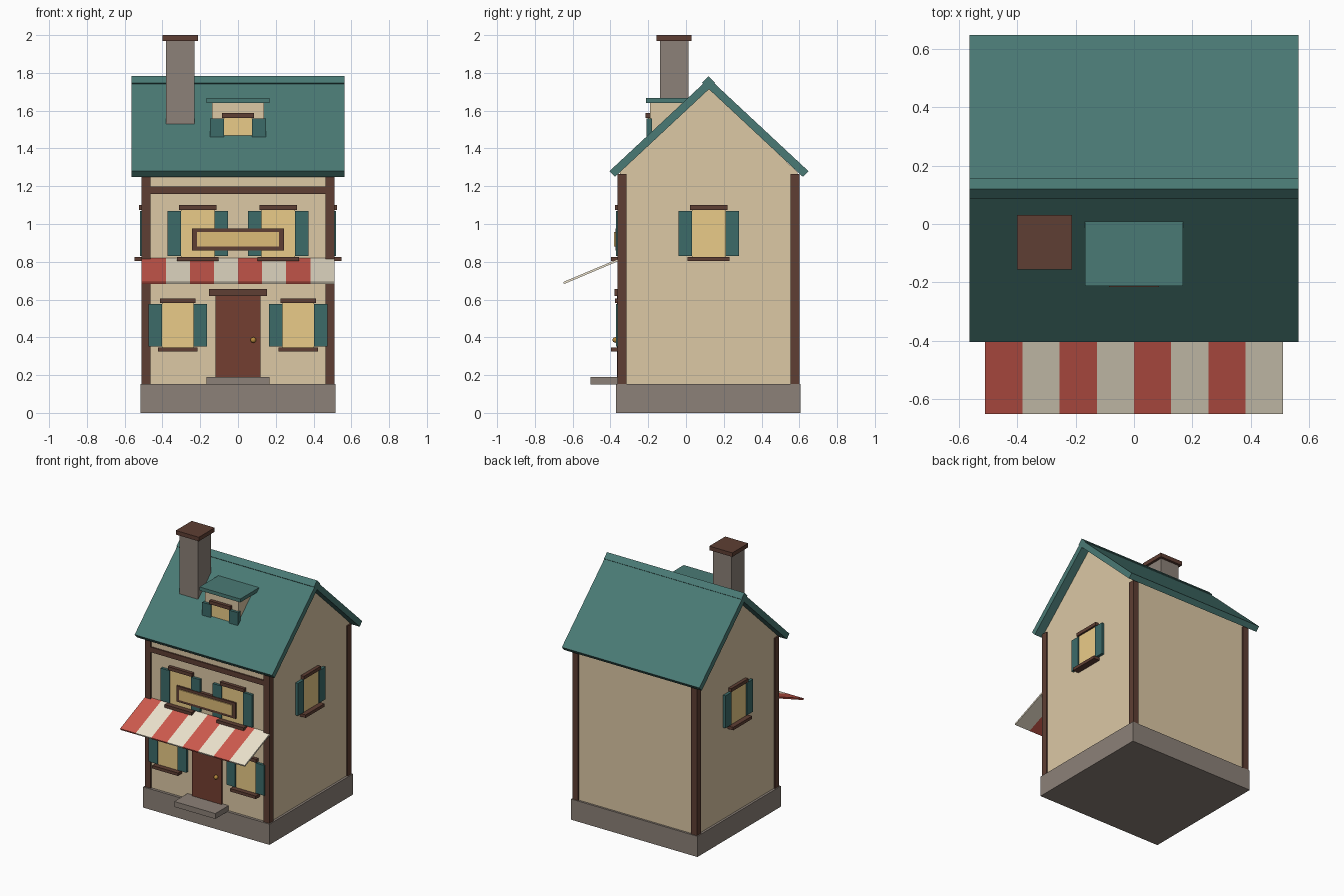
import bpy, bmesh, math
from mathutils import Matrix, Vector

if "Cube" in bpy.data.objects:
    bpy.data.objects.remove(bpy.data.objects["Cube"])


def material(name, hex_code):
    def lin(c):
        return c / 12.92 if c <= 0.04045 else ((c + 0.055) / 1.055) ** 2.4
    m = bpy.data.materials.new(name)
    m.diffuse_color = [lin(int(hex_code[i:i + 2], 16) / 255) for i in (0, 2, 4)] + [1]
    m.use_nodes = True
    m.node_tree.nodes["Principled BSDF"].inputs["Base Color"].default_value = m.diffuse_color
    return m


PLASTER = material("plaster", "DCC8A5")
STONE = material("stone", "8C8178")
TIMBER = material("timber", "5E3E33")
TEAL = material("roof_teal", "4A7A75")
SHUTTER = material("shutter_teal", "3C6B69")
GLASS = material("warm_glass", "EACB88")
DOOR = material("door_wood", "743E31")
RED = material("awning_red", "CF5B4E")
CREAM = material("awning_cream", "EDE3CD")
GOLD = material("sign_gold", "DDBC78")
BRASS = material("brass", "B98A3C")
CY = 0.12      # centre line of the house in y


def finish(name, bm, mat, matrix=Matrix()):
    bmesh.ops.recalc_face_normals(bm, faces=bm.faces)
    me = bpy.data.meshes.new(name)
    bm.to_mesh(me)
    bm.free()
    me.materials.append(mat)
    ob = bpy.data.objects.new(name, me)
    ob.matrix_world = matrix
    bpy.context.collection.objects.link(ob)
    return ob


def box(name, x, y, z, mat, matrix=Matrix()):
    """Box from (min, max) ranges."""
    bm = bmesh.new()
    size = Matrix.Diagonal((x[1] - x[0], y[1] - y[0], z[1] - z[0], 1))
    mid = Matrix.Translation((sum(x) / 2, sum(y) / 2, sum(z) / 2))
    bmesh.ops.create_cube(bm, size=1, matrix=mid @ size)
    return finish(name, bm, mat, matrix)


def prism(name, profile, x, mat):
    """Extrude a (y, z) profile along x."""
    bm = bmesh.new()
    f = bm.faces.new([bm.verts.new((x[0], p[0], p[1])) for p in profile])
    ext = bmesh.ops.extrude_face_region(bm, geom=[f])
    verts = [v for v in ext["geom"] if isinstance(v, bmesh.types.BMVert)]
    bmesh.ops.translate(bm, verts=verts, vec=(x[1] - x[0], 0, 0))
    return finish(name, bm, mat)


def window(name, origin, turn, w, h, sw=0.072, sill=True):
    """Window centred on a wall point, facing local -y, turned about z."""
    m = Matrix.Translation(origin) @ Matrix.Rotation(math.radians(turn), 4, 'Z')
    a, b = w / 2, h / 2
    box(name + "_glass", (-a, a), (-0.012, 0.01), (-b, b), GLASS, m)
    for s, side in ((-1, "left"), (1, "right")):
        xs = sorted((s * a, s * (a + sw)))
        box(f"{name}_{side}_shutter", xs, (-0.02, 0.01), (-b + .005, b - .005), SHUTTER, m)
    box(name + "_lintel", (-a - .01, a + .01), (-0.025, 0.01), (b, b + .025), TIMBER, m)
    if sill:
        box(name + "_sill", (-a - .022, a + .022), (-0.048, 0.01), (-b - .022, -b), TIMBER, m)


# Plinth and walls with gables
box("plinth", (-0.517, 0.517), (-0.37, 0.605), (0, 0.153), STONE)
prism("walls", [(-0.35, 0.14), (0.59, 0.14), (0.59, 1.275), (CY, 1.72), (-0.35, 1.275)],
      (-0.5, 0.5), PLASTER)

# Corner posts and front beam
for sx, nx in ((-1, "left"), (1, "right")):
    for ys, ny in (((-0.362, -0.315), "front"), ((0.553, 0.6), "back")):
        box(f"{ny}_{nx}_post", sorted((sx * 0.463, sx * 0.51)), ys, (0.15, 1.265), TIMBER)
box("front_beam", (-0.47, 0.47), (-0.36, -0.33), (1.16, 1.198), TIMBER)

# Roof slabs, mirrored about the ridge, and ridge cap
ang, t = math.radians(43), 0.042
eave = Vector((-0.405, 1.28))
peak = Vector((CY, eave.y + (CY - eave.x) * math.tan(ang)))
low = eave + Vector((math.sin(ang), -math.cos(ang))) * t
under = Vector((CY, peak.y - t / math.cos(ang)))
slab = [eave, peak, under, low]
prism("front_roof", slab, (-0.563, 0.563), TEAL)
prism("back_roof", [(2 * CY - p.x + 0.003, p.y) for p in slab], (-0.563, 0.563), TEAL)
r, rz = 0.035, peak.y - 0.022
prism("ridge_cap", [(CY - r, rz), (CY, rz + r), (CY + r, rz), (CY, rz - r)],
      (-0.563, 0.563), TEAL)

# Chimney
box("chimney", (-0.382, -0.23), (-0.138, 0.012), (1.42, 1.972), STONE)
box("chimney_cap", (-0.4, -0.212), (-0.156, 0.03), (1.97, 2.0), TIMBER)

# Dormer
box("dormer", (-0.137, 0.137), (-0.19, 0.06), (1.42, 1.645), PLASTER)
box("dormer_roof", (-0.167, 0.167), (-0.212, 0.012), (1.64, 1.666), TEAL)
window("dormer_window", (0, -0.19, 1.49), 0, 0.15, 0.145, sill=False)

# Windows
for s, n in ((-1, "left"), (1, "right")):
    window(f"upper_{n}_window", (s * 0.213, -0.35, 0.95), 0, 0.178, 0.25)
    window(f"lower_{n}_window", (s * 0.319, -0.35, 0.464), 0, 0.166, 0.234)
    window(f"{n}_side_window", (s * 0.5, CY, 0.95), s * 90, 0.178, 0.25)

# Door, lintel, knob and step
box("door", (-0.12, 0.12), (-0.364, -0.34), (0.15, 0.622), DOOR)
box("door_lintel", (-0.153, 0.153), (-0.378, -0.34), (0.62, 0.655), TIMBER)
bm = bmesh.new()
bmesh.ops.create_uvsphere(bm, u_segments=12, v_segments=8, radius=0.015)
knob = finish("door_knob", bm, BRASS, Matrix.Translation((0.081, -0.374, 0.386)))
for p in knob.data.polygons:
    p.use_smooth = True
box("door_step", (-0.168, 0.168), (-0.505, -0.35), (0.15, 0.19), STONE)

# Sign board
box("sign_frame", (-0.243, 0.243), (-0.374, -0.34), (0.86, 0.977), TIMBER)
box("sign_panel", (-0.217, 0.217), (-0.381, -0.36), (0.88, 0.957), GOLD)

# Striped awning
w = 1.02 / 8
for i in range(8):
    x0 = -0.51 + i * w
    prism(f"awning_stripe_{i + 1}",
          [(-0.35, 0.807), (-0.35, 0.819), (-0.65, 0.693), (-0.646, 0.682)],
          (x0, x0 + w), CREAM if i % 2 else RED)
